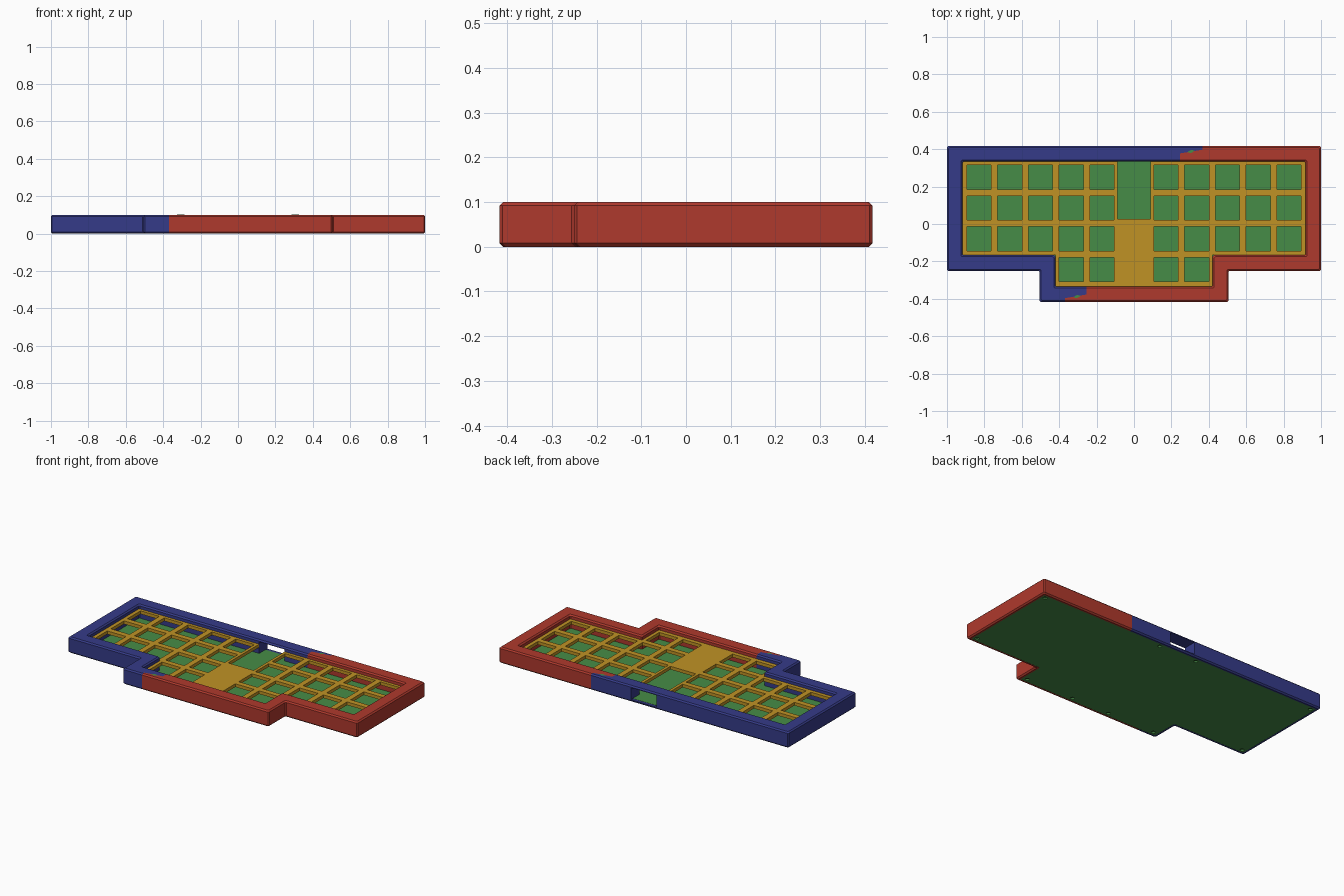
import bpy, bmesh, math
from mathutils import Vector

if "Cube" in bpy.data.objects:
    bpy.data.objects.remove(bpy.data.objects["Cube"])


def material(name, rgb):
    m = bpy.data.materials.new(name)
    m.diffuse_color = (*rgb, 1)
    m.use_nodes = True
    m.node_tree.nodes["Principled BSDF"].inputs["Base Color"].default_value = m.diffuse_color
    return m


BLUE = material("blue", (0.036, 0.044, 0.25))
RED = material("red", (0.43, 0.041, 0.026))
GOLD = material("gold", (0.53, 0.29, 0.018))
GREEN = material("green", (0.062, 0.262, 0.063))


def make_object(name, bm, mat):
    bmesh.ops.recalc_face_normals(bm, faces=bm.faces[:])
    me = bpy.data.meshes.new(name)
    bm.to_mesh(me)
    bm.free()
    ob = bpy.data.objects.new(name, me)
    bpy.context.collection.objects.link(ob)
    if mat:
        me.materials.append(mat)
    return ob


def prism(name, pts, z0, z1, mat=None):
    bm = bmesh.new()
    f = bm.faces.new([bm.verts.new((x, y, z0)) for x, y in pts])
    top = bmesh.ops.extrude_face_region(bm, geom=[f])["geom"]
    bmesh.ops.translate(bm, verts=[g for g in top if isinstance(g, bmesh.types.BMVert)],
                        vec=(0, 0, z1 - z0))
    return make_object(name, bm, mat)


def rect(x0, x1, y0, y1):
    return [(x0, y0), (x1, y0), (x1, y1), (x0, y1)]


def cut(ob, cutter, op="DIFFERENCE"):
    cutter.hide_render = True
    cutter.hide_viewport = True
    m = ob.modifiers.new("cut", "BOOLEAN")
    m.operation, m.object, m.solver = op, cutter, "EXACT"


def outline(d, c=0.006):
    """Stepped case outline inset by d, with small corner chamfers."""
    right = [(0.504 - d, -0.417 + d), (0.504 - d, -0.25 + d), (1 - d, -0.25 + d), (1 - d, 0.417 - d)]
    pts = [Vector(p) for p in right + [(-x, y) for x, y in reversed(right)]]
    out = []
    for i, p in enumerate(pts):
        for q in (pts[i - 1], pts[(i + 1) % len(pts)]):
            out.append(p + (q - p).normalized() * c)
    return out


# Case frame: chamfered section (inset, height) swept round the outline
SECTION = [(0.008, 0), (0, 0.008), (0, 0.092), (0.008, 0.1), (0.075, 0.1),
           (0.083, 0.092), (0.083, 0.016), (0.018, 0.016), (0.018, 0)]


def frame(name, mat):
    bm = bmesh.new()
    loops = [[bm.verts.new((p.x, p.y, z)) for p in outline(d)] for d, z in SECTION]
    for i, a in enumerate(loops):
        b = loops[(i + 1) % len(loops)]
        for k in range(len(a)):
            n = (k + 1) % len(a)
            bm.faces.new((a[k], a[n], b[n], b[k]))
    return make_object(name, bm, mat)


left_frame = frame("left_frame", BLUE)
right_frame = frame("right_frame", RED)

# Overlapping joint between the two halves
joint = prism("joint_cutter", [(0.365, 0.6), (0.365, 0.397), (0.245, 0.377), (0.245, 0),
                               (-0.255, 0), (-0.255, -0.377), (-0.37, -0.397), (-0.37, -0.6),
                               (1.5, -0.6), (1.5, 0.6)], -0.2, 0.3)
cut(left_frame, joint)
cut(right_frame, joint, "INTERSECT")

# Connector slot through the back wall
cut(left_frame, prism("slot_cutter", rect(-0.087, 0.087, 0.3, 0.5), 0.0135, 0.088))

# Base cover with screw recesses
base = prism("base_cover", outline(0.018), 0.001, 0.0145, GREEN)
bm = bmesh.new()
for x, y in [(0.958, 0.376), (0.958, -0.21), (0.13, 0.376), (0.455, -0.376), (0.13, -0.376)]:
    for s in (-1, 1):
        r = bmesh.ops.create_cone(bm, cap_ends=True, segments=16, radius1=0.012,
                                  radius2=0.012, depth=0.02)
        bmesh.ops.translate(bm, verts=r["verts"], vec=(s * x, y, 0))
cut(base, make_object("screw_cutter", bm, None))

# Joint keys showing at the two seams
for name, s in (("back_joint_key", 1), ("front_joint_key", -1)):
    x, y = s * 0.305, s * 0.388
    prism(name, [(x - 0.02, y - 0.004), (x, y - 0.009), (x + 0.02, y + 0.004), (x, y + 0.009)],
          0.095, 0.1005, GREEN)

# Key plate: grid cells kept outside the key holes and the centre notch
H = 0.065
COLS = [s * (0.171 + 0.1645 * i) for i in range(5) for s in (-1, 1)]
ROWS = [0.25, 0.086, -0.079, -0.243]
xs = sorted({-0.917, 0.917, -0.421, 0.421, -0.088, 0.088} | {c + s * H for c in COLS for s in (-1, 1)})
ys = sorted({0.334, -0.167, -0.334, 0.028} | {r + s * H for r in ROWS for s in (-1, 1)})


def solid(x, y):
    if y < -0.167 and abs(x) > 0.421:
        return False
    if abs(x) < 0.088 and y > 0.028:
        return False
    return not any(abs(x - c) < H and abs(y - r) < H for c in COLS for r in ROWS)


bm = bmesh.new()
for x0, x1 in zip(xs, xs[1:]):
    for y0, y1 in zip(ys, ys[1:]):
        if solid((x0 + x1) / 2, (y0 + y1) / 2):
            bm.faces.new([bm.verts.new((x, y, 0.074)) for x, y in rect(x0, x1, y0, y1)])
bmesh.ops.remove_doubles(bm, verts=bm.verts[:], dist=1e-5)
plate = make_object("key_plate", bm, GOLD)
thick = plate.modifiers.new("thickness", "SOLIDIFY")
thick.thickness, thick.offset = 0.02, -1
